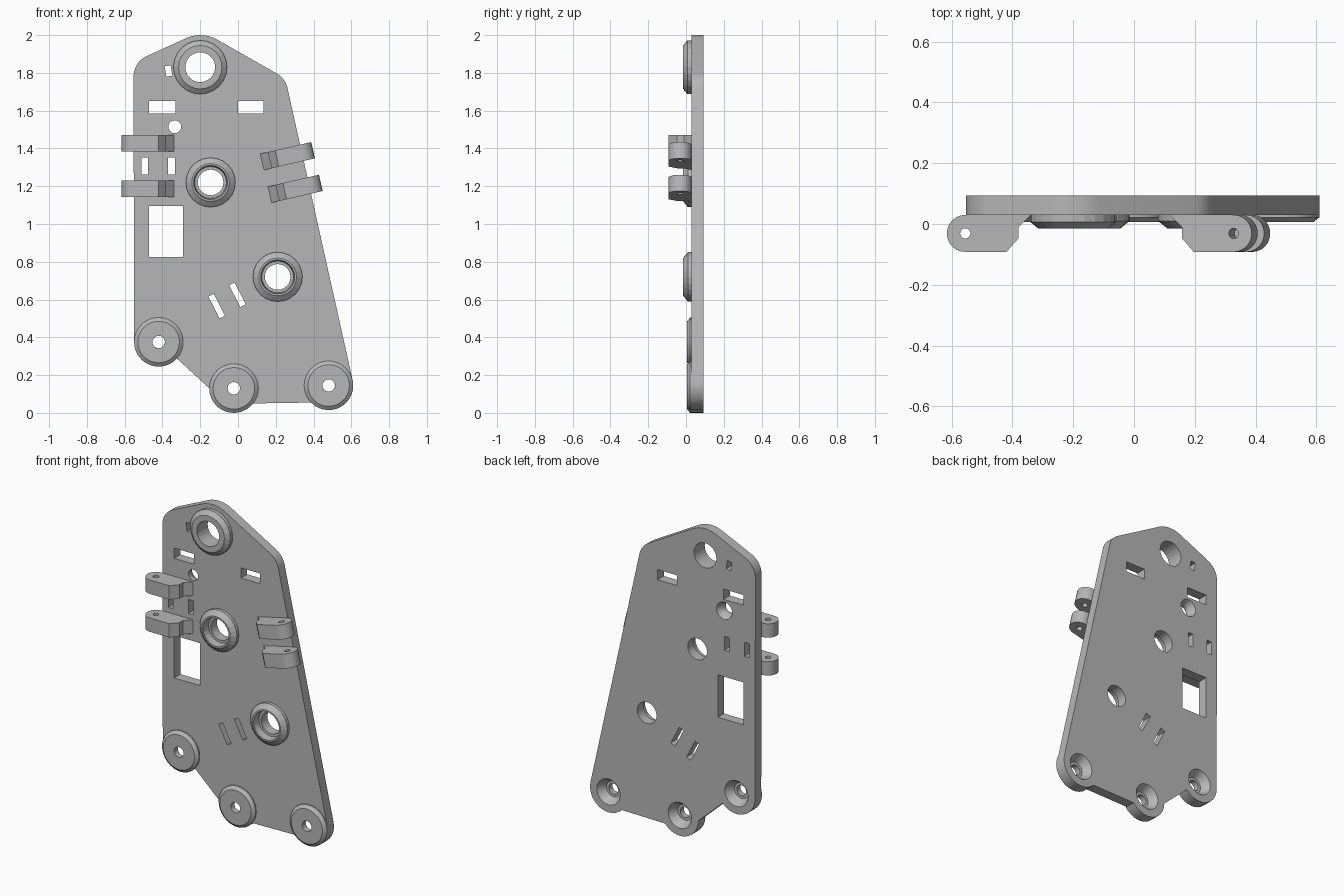
import bpy, bmesh
from math import sin, cos, pi, radians
from mathutils import Matrix, Vector

cube = bpy.data.objects.get("Cube")
if cube:
    bpy.data.objects.remove(cube, do_unlink=True)

FRONT, BACK = 0.03, 0.093   # plate faces along y

grey = bpy.data.materials.new("plain grey")
grey.use_nodes = True
colour = (0.47, 0.47, 0.47, 1)
grey.diffuse_color = colour
grey.node_tree.nodes["Principled BSDF"].inputs["Base Color"].default_value = colour


def arc(cx, cy, r, a0, a1, n=8):
    """Points along an arc, angles in degrees."""
    angles = [radians(a0 + (a1 - a0) * i / n) for i in range(n + 1)]
    return [(cx + r * cos(a), cy + r * sin(a)) for a in angles]


def prism(bm, points, y0, y1):
    """Extrude an x-z outline along y."""
    a = [bm.verts.new((x, y0, z)) for x, z in points]
    b = [bm.verts.new((x, y1, z)) for x, z in points]
    bm.faces.new(a)
    bm.faces.new(b[::-1])
    for i in range(len(a)):
        j = (i + 1) % len(a)
        bm.faces.new((a[i], b[i], b[j], a[j]))


def lathe(bm, centre, profile, sides=24, tube=False):
    """Revolve (radius, y) points about a y axis, as a tube or a capped solid."""
    cx, cz = centre
    rings = []
    for r, y in profile:
        rings.append([bm.verts.new((cx + r * cos(2 * pi * i / sides), y,
                                    cz + r * sin(2 * pi * i / sides)))
                      for i in range(sides)])
    pairs = list(zip(rings, rings[1:]))
    if tube:
        pairs.append((rings[-1], rings[0]))
    else:
        bm.faces.new(rings[0])
        bm.faces.new(rings[-1][::-1])
    for a, b in pairs:
        for i in range(sides):
            j = (i + 1) % sides
            bm.faces.new((a[i], a[j], b[j], b[i]))


def slot(bm, x, z, w, h, tilt=0):
    """Rectangular cutter through the plate, tilted in the front plane."""
    turn = Matrix.Rotation(radians(tilt), 2)
    corners = [turn @ Vector((sx * w / 2, sz * h / 2))
               for sx, sz in ((-1, -1), (1, -1), (1, 1), (-1, 1))]
    prism(bm, [(x + c.x, z + c.y) for c in corners], FRONT - 0.1, BACK + 0.1)


def finish(bm, name, smooth=False):
    bmesh.ops.recalc_face_normals(bm, faces=bm.faces)
    mesh = bpy.data.meshes.new(name)
    bm.to_mesh(mesh)
    bm.free()
    mesh.materials.append(grey)
    obj = bpy.data.objects.new(name, mesh)
    bpy.context.collection.objects.link(obj)
    if smooth:
        shade(obj)
    return obj


def select(obj):
    bpy.ops.object.select_all(action='DESELECT')
    obj.select_set(True)
    bpy.context.view_layer.objects.active = obj


def shade(obj):
    select(obj)
    bpy.ops.object.shade_smooth_by_angle(angle=radians(25))


def cut(obj, bm):
    cutter = finish(bm, "cutter")
    cutter.hide_render = True
    mod = obj.modifiers.new("holes", 'BOOLEAN')
    mod.operation = 'DIFFERENCE'
    mod.solver = 'EXACT'
    mod.object = cutter
    select(obj)
    bpy.ops.object.modifier_apply(modifier=mod.name)
    bpy.data.objects.remove(cutter, do_unlink=True)


feet = {"left": (0.48, 0.145), "middle": (-0.022, 0.13), "right": (-0.42, 0.375)}
top_hub = (-0.2, 1.83)
hubs = {"upper": (-0.145, 1.22), "lower": (0.21, 0.72)}

# Plate with rounded corners and three lobes at the foot
outline = (arc(-0.2, 1.82, 0.18, 115, 62)
           + arc(0.145, 1.693, 0.12, 61, 13)
           + arc(*feet["left"], 0.13, 13, -136, 14)
           + arc(*feet["middle"], 0.13, -38, -180, 14)
           + arc(*feet["right"], 0.13, -42, -180, 14)
           + arc(-0.433, 1.78, 0.12, 180, 118))
bm = bmesh.new()
prism(bm, outline, FRONT, BACK)
plate = finish(bm, "plate")

# Openings in the plate
bm = bmesh.new()
for x, z, w, h, tilt in ((-0.4, 1.618, 0.14, 0.065, 0), (0.067, 1.618, 0.135, 0.065, 0),
                         (-0.368, 1.81, 0.032, 0.055, 8),
                         (-0.494, 1.307, 0.035, 0.088, 0), (-0.352, 1.307, 0.035, 0.088, 0),
                         (-0.38, 0.96, 0.18, 0.27, 0),
                         (-0.113, 0.565, 0.032, 0.13, 27), (-0.003, 0.625, 0.032, 0.13, 27)):
    slot(bm, x, z, w, h, tilt)
lathe(bm, top_hub, [(0.079, -0.1), (0.079, 0.2)])
for c in hubs.values():
    lathe(bm, c, [(0.068, -0.1), (0.068, 0.2)])
for c in feet.values():
    lathe(bm, c, [(0.033, -0.1), (0.033, 0.042), (0.05, 0.042), (0.082, BACK), (0.082, 0.2)])
lathe(bm, (-0.335, 1.515), [(0.034, -0.1), (0.034, 0.05), (0.055, BACK), (0.055, 0.2)])
cut(plate, bm)
shade(plate)

# Raised rings on the front
bm = bmesh.new()
lathe(bm, top_hub, [(0.142, FRONT), (0.142, 0.007), (0.115, -0.015),
                    (0.079, -0.015), (0.079, FRONT)], tube=True)
finish(bm, "top_hub")
for side, c in hubs.items():
    bm = bmesh.new()
    lathe(bm, c, [(0.131, FRONT), (0.131, 0.01), (0.1, -0.015),
                  (0.09, -0.015), (0.084, FRONT)], tube=True)
    finish(bm, side + "_hub")
for side, c in feet.items():
    bm = bmesh.new()
    lathe(bm, c, [(0.13, FRONT), (0.13, 0.022), (0.11, 0.006),
                  (0.033, 0.006), (0.033, FRONT)], 32, True)
    finish(bm, side + "_foot_disc", True)


# Hinge knuckles: profile starts at the rounded outer end, pin at the origin
def hinge(name, pin, mirror, tilt):
    profile = arc(0, 0, 0.061, 270, 90, 12) + [(0.216, 0.061), (0.175, 0.02),
                                               (0.175, -0.016), (0.135, -0.061)]
    place = (Matrix.Translation((pin[0], -0.031, pin[1]))
             @ Matrix.Rotation(radians(tilt), 4, 'Y')
             @ Matrix.Diagonal((mirror, 1, 1, 1))
             @ Matrix.Rotation(radians(90), 4, 'X'))
    bm = bmesh.new()
    prism(bm, [(x, -y) for x, y in profile], -0.044, 0.044)
    # prism runs along y, so turn it upright with the plate side at the back
    place = place @ Matrix.Diagonal((1, -1, 1, 1))
    bm.transform(place)
    for f in [f for f in bm.faces if f.calc_area() == 0]:
        bm.faces.remove(f)
    obj = finish(bm, name)
    hole = bmesh.new()
    lathe(hole, (0, 0), [(0.017, -0.2), (0.017, 0.2)], 16)
    hole.transform(place)
    cut(obj, hole)
    shade(obj)


for level, z in (("upper", 1.427), ("lower", 1.186)):
    hinge("right_hinge_" + level, (-0.555, z), 1, 0)
for level, x, z in (("upper", 0.338, 1.377), ("lower", 0.379, 1.204)):
    hinge("left_hinge_" + level, (x, z), -1, -13)
